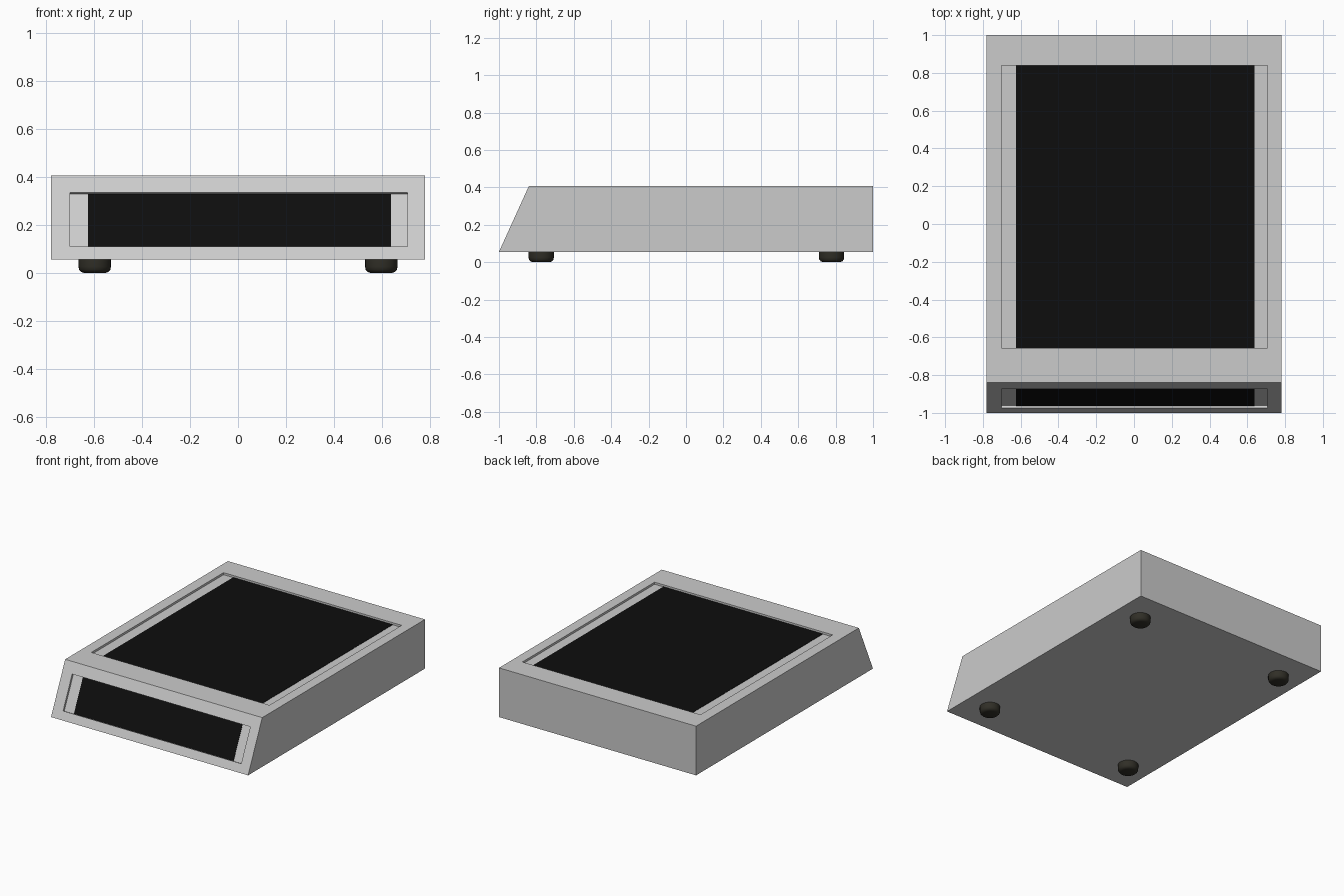
import bpy, bmesh, math
from mathutils import Matrix

if "Cube" in bpy.data.objects:
    bpy.data.objects.remove(bpy.data.objects["Cube"])

DEPTH = 0.015           # recess depth
Z0, Z1 = 0.055, 0.407   # case bottom and top
SLOPE_Y = -0.84         # where the sloped front meets the top


def material(name, rgb):
    mat = bpy.data.materials.new(name)
    mat.diffuse_color = (*rgb, 1)
    mat.use_nodes = True
    mat.node_tree.nodes["Principled BSDF"].inputs["Base Color"].default_value = mat.diffuse_color
    return mat


def finish(name, bm, mat=None):
    bmesh.ops.recalc_face_normals(bm, faces=bm.faces)
    mesh = bpy.data.meshes.new(name)
    bm.to_mesh(mesh)
    bm.free()
    obj = bpy.data.objects.new(name, mesh)
    bpy.context.collection.objects.link(obj)
    if mat:
        mesh.materials.append(mat)
    return obj


def box(name, frame, x0, x1, length, w0, w1, mat=None):
    """Box in a face's local frame: x across, y along the face, z outward."""
    bm = bmesh.new()
    bmesh.ops.create_cube(bm, size=1)
    local = (Matrix.Translation(((x0 + x1) / 2, 0, (w0 + w1) / 2))
             @ Matrix.Diagonal((x1 - x0, length, w1 - w0, 1)))
    bm.transform(frame @ local)
    return finish(name, bm, mat)


black = material("black_glass", (0.004, 0.004, 0.004))
rubber = material("dark_rubber", (0.03, 0.028, 0.02))

# Case: side profile extruded across the width
bm = bmesh.new()
profile = [(-1, Z0), (1, Z0), (1, Z1), (SLOPE_Y, Z1)]
face = bm.faces.new([bm.verts.new((-0.78, y, z)) for y, z in profile])
ext = bmesh.ops.extrude_face_region(bm, geom=[face])
bmesh.ops.translate(bm, vec=(1.56, 0, 0),
                    verts=[v for v in ext["geom"] if isinstance(v, bmesh.types.BMVert)])
case = finish("case", bm)

# Local frames of the top window and the sloped front window
run, rise = SLOPE_Y + 1, Z1 - Z0
mid_z = 0.2225
top_frame = Matrix.Translation((0, 0.0915, Z1))
front_frame = (Matrix.Translation((0, -1 + (mid_z - Z0) * run / rise, mid_z))
               @ Matrix.Rotation(math.atan2(rise, run), 4, 'X'))

# Shallow recesses, each with a dark panel on its floor
for name, frame, length in [("top", top_frame, 1.495),
                            ("front", front_frame, 0.225 * math.hypot(run, rise) / rise)]:
    cutter = box(name + "_cutter", frame, -0.702, 0.708, length, -DEPTH, 0.05)
    cutter.hide_render = True
    mod = case.modifiers.new(name + "_recess", 'BOOLEAN')
    mod.operation = 'DIFFERENCE'
    mod.solver = 'EXACT'
    mod.object = cutter
    bpy.context.view_layer.objects.active = case
    bpy.ops.object.modifier_apply(modifier=mod.name)
    bpy.data.objects.remove(cutter)
    box(name + "_panel", frame, -0.625, 0.638, length - 0.001,
        -DEPTH - 0.004, -DEPTH + 0.002, black)

# Round rubber feet: lathed profile
foot_profile = [(0, 0), (0.045, 0), (0.057, 0.004), (0.065, 0.013),
                (0.068, 0.026), (0.068, Z0), (0, Z0)]
for side, x in (("left", -0.598), ("right", 0.598)):
    for end, y in (("front", -0.774), ("back", 0.778)):
        bm = bmesh.new()
        vs = [bm.verts.new((r, 0, z)) for r, z in foot_profile]
        edges = [bm.edges.new(p) for p in zip(vs, vs[1:])]
        bmesh.ops.spin(bm, geom=vs + edges, cent=(0, 0, 0), axis=(0, 0, 1),
                       angle=math.tau, steps=24, use_duplicate=False)
        bmesh.ops.remove_doubles(bm, verts=bm.verts, dist=1e-4)
        foot = finish(f"{end}_{side}_foot", bm, rubber)
        foot.location = (x, y, 0)
        bpy.ops.object.select_all(action='DESELECT')
        foot.select_set(True)
        bpy.context.view_layer.objects.active = foot
        bpy.ops.object.shade_smooth_by_angle(angle=math.radians(40))
